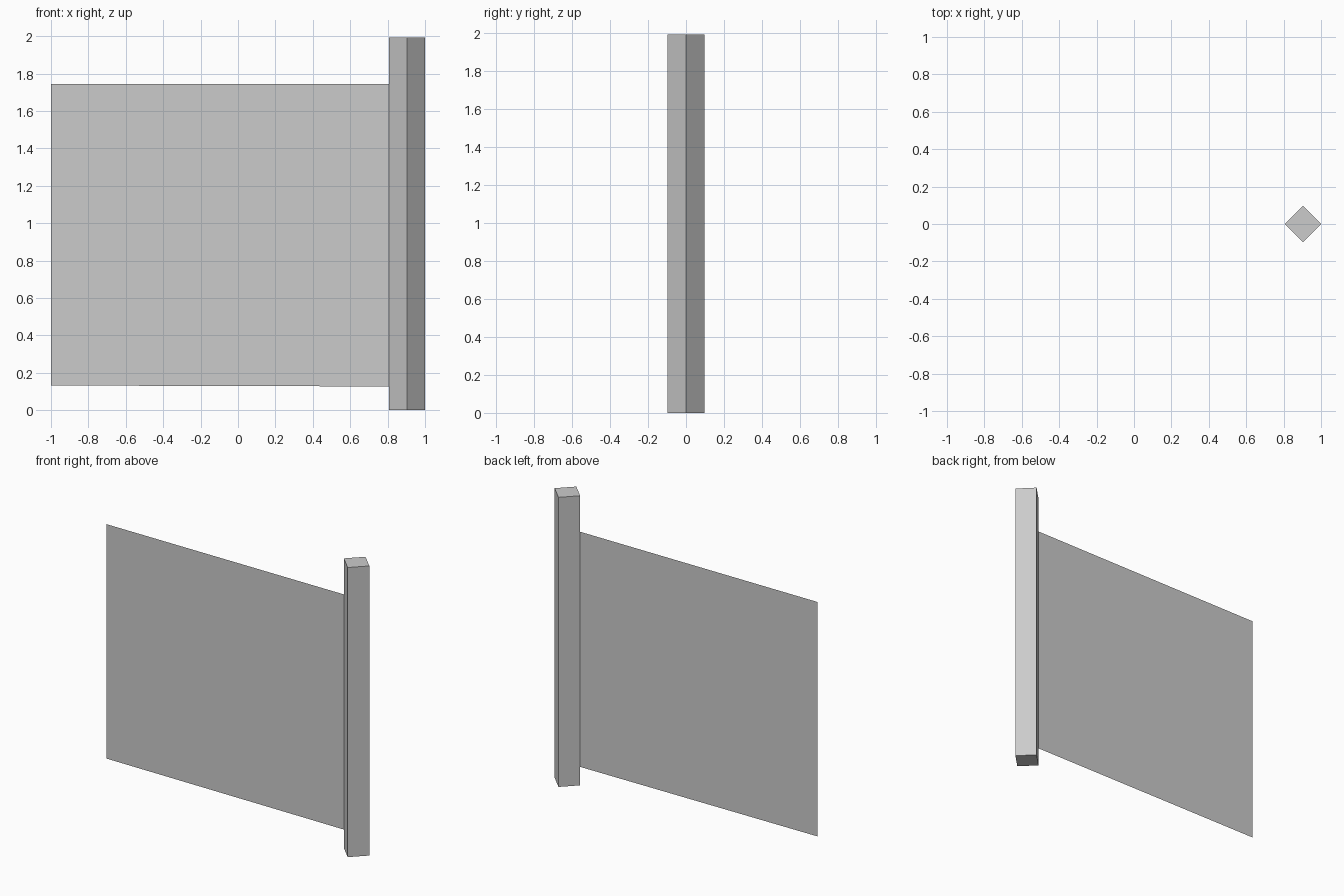
import bpy, bmesh
from mathutils import Vector

if "Cube" in bpy.data.objects:
    bpy.data.objects.remove(bpy.data.objects["Cube"])


def make_object(name, bm):
    mesh = bpy.data.meshes.new(name)
    bm.to_mesh(mesh)
    bm.free()
    obj = bpy.data.objects.new(name, mesh)
    bpy.context.collection.objects.link(obj)
    return obj


# Square post turned 45 degrees, one edge facing the panel
R, CX, HEIGHT = 0.097, 0.903, 1.993
bm = bmesh.new()
corners = [(CX + R, 0), (CX, R), (CX - R, 0), (CX, -R)]
base = bm.faces.new([bm.verts.new((x, y, 0)) for x, y in corners])
top = bmesh.ops.extrude_face_region(bm, geom=[base], use_keep_orig=True)
bmesh.ops.translate(bm, vec=Vector((0, 0, HEIGHT)),
                    verts=[g for g in top["geom"] if isinstance(g, bmesh.types.BMVert)])
bmesh.ops.recalc_face_normals(bm, faces=bm.faces)
make_object("post", bm)

# Flat sheet panel meeting the post edge
bm = bmesh.new()
outline = [(-1, 0.132), (CX - R, 0.127), (CX - R, 1.745), (-1, 1.745)]
bm.faces.new([bm.verts.new((x, 0, z)) for x, z in outline])
make_object("panel", bm)
